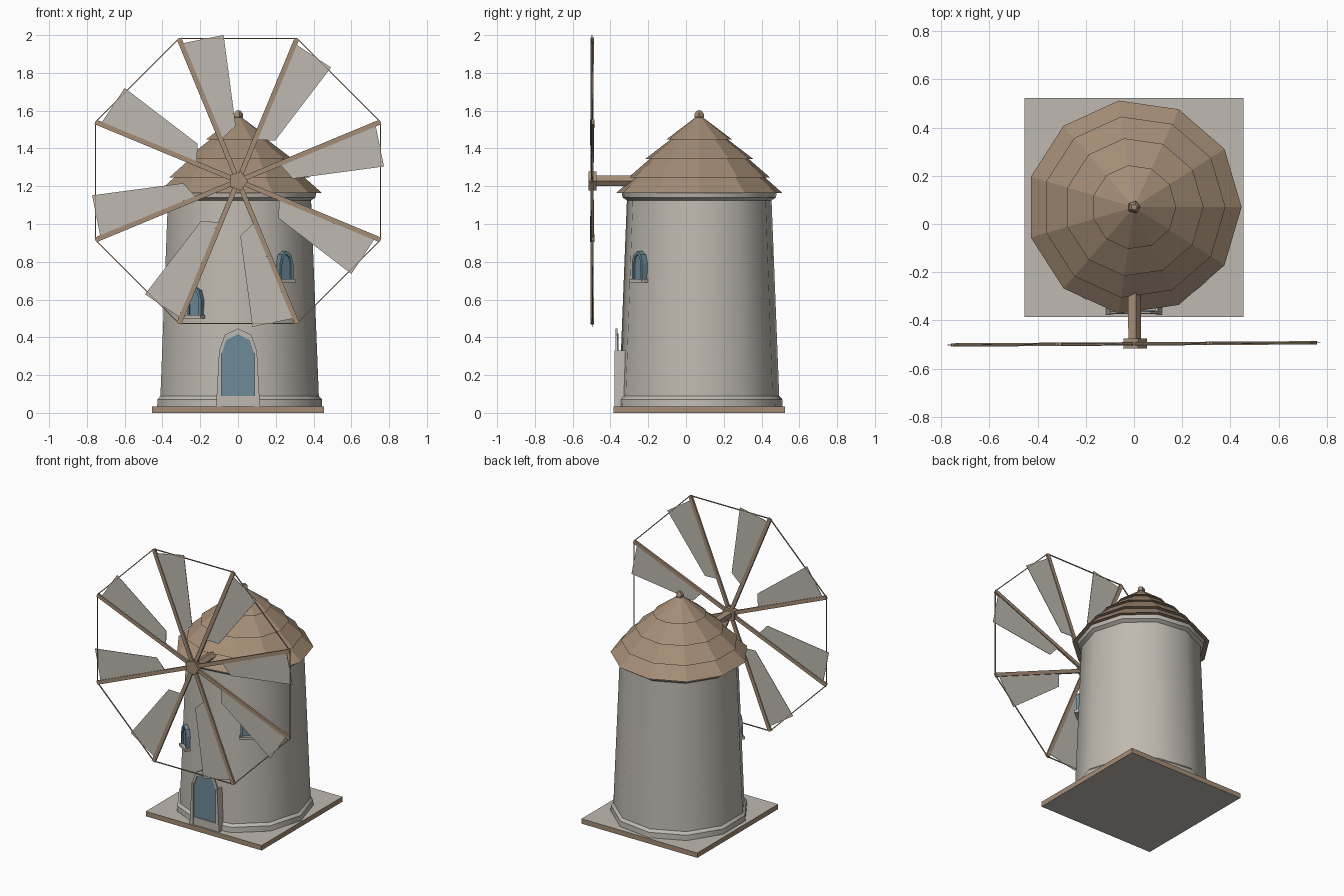
import bpy, bmesh, math
from mathutils import Vector, Matrix

if "Cube" in bpy.data.objects:
    bpy.data.objects.remove(bpy.data.objects["Cube"])


def material(name, rgb):
    m = bpy.data.materials.new(name)
    m.use_nodes = True
    m.diffuse_color = (*rgb, 1)
    m.node_tree.nodes["Principled BSDF"].inputs["Base Color"].default_value = (*rgb, 1)
    return m


STONE = material("warm grey stone", (0.52, 0.485, 0.435))
WOOD = material("brown wood", (0.37, 0.265, 0.18))
GLASS = material("slate blue", (0.155, 0.26, 0.32))

AXIS_Y = 0.07          # tower centre line
SIDES = 11


def turn(angle, axis):
    return Matrix.Rotation(angle, 4, axis)


def finish(bm, name, mat, place=Matrix()):
    bm.transform(place)
    bmesh.ops.recalc_face_normals(bm, faces=bm.faces)
    mesh = bpy.data.meshes.new(name)
    bm.to_mesh(mesh)
    bm.free()
    ob = bpy.data.objects.new(name, mesh)
    bpy.context.collection.objects.link(ob)
    mesh.materials.append(mat)
    return ob


def polygon(radius, sides):
    steps = [2 * math.pi * i / sides for i in range(sides)]
    return [(radius * math.cos(a), radius * math.sin(a)) for a in steps]


def lathe(name, profile, sides, mat):
    """Spin (radius, height) points round the tower axis and cap both ends."""
    bm = bmesh.new()
    rings = [[bm.verts.new((x, AXIS_Y + y, z)) for x, y in polygon(r, sides)] for r, z in profile]
    for low, high in zip(rings, rings[1:]):
        for i in range(sides):
            j = (i + 1) % sides
            bm.faces.new((low[i], low[j], high[j], high[i]))
    bm.faces.new(rings[0])
    bm.faces.new(rings[-1])
    return finish(bm, name, mat)


def box(name, lo, hi, mat, place=Matrix()):
    bm = bmesh.new()
    lo, hi = Vector(lo), Vector(hi)
    scale = Matrix.Diagonal((*(hi - lo), 1))
    bmesh.ops.create_cube(bm, size=1, matrix=Matrix.Translation((lo + hi) / 2) @ scale)
    return finish(bm, name, mat, place)


def plate(name, points, y0, y1, mat, place=Matrix()):
    """Extrude an (x, z) outline from y0 to y1."""
    bm = bmesh.new()
    face = bm.faces.new([bm.verts.new((x, y0, z)) for x, z in points])
    new = bmesh.ops.extrude_face_region(bm, geom=[face])["geom"]
    bmesh.ops.translate(bm, verts=[v for v in new if isinstance(v, bmesh.types.BMVert)],
                        vec=(0, y1 - y0, 0))
    return finish(bm, name, mat, place)


def arch(foot, half, z0, spring, top):
    """Outline of an arched opening, left foot to right foot."""
    right = [(foot, z0)]
    for deg in (0, 45):
        a = math.radians(deg)
        right.append((half * math.cos(a), spring + (top - spring) * math.sin(a)))
    return [(-x, z) for x, z in right] + [(0, top)] + right[::-1]


def surround(name, outer, inner, y0, y1, mat, place=Matrix()):
    """Arched frame between two matching outlines, open at the foot."""
    bm = bmesh.new()
    loops = [[bm.verts.new((x, y, z)) for x, z in pts]
             for pts, y in ((outer, y0), (inner, y0), (inner, y1), (outer, y1))]
    for a, b in zip(loops, loops[1:] + loops[:1]):
        for i in range(len(outer) - 1):
            bm.faces.new((a[i], a[i + 1], b[i + 1], b[i]))
    for end in (0, -1):
        bm.faces.new([loop[end] for loop in loops])
    return finish(bm, name, mat, place)


# Ground slab: stone on top and bottom, wooden edges
slab = box("base_slab", (-0.455, -0.385, 0), (0.455, 0.523, 0.035), STONE)
slab.data.materials.append(WOOD)
for poly in slab.data.polygons:
    poly.material_index = 0 if abs(poly.normal.z) > 0.5 else 1

# Tower with skirting and collar
tower = lathe("tower", [(0.446, 0.035), (0.444, 0.072), (0.428, 0.09), (0.387, 1.125),
                        (0.41, 1.14), (0.415, 1.17)], SIDES, STONE)
bpy.ops.object.select_all(action="DESELECT")
tower.select_set(True)
bpy.context.view_layer.objects.active = tower
bpy.ops.object.shade_smooth_by_angle(angle=math.radians(35))

# Stepped roof: each tier overhangs the one below
lathe("roof", [(0.40, 1.167), (0.446, 1.163), (0.35, 1.248), (0.379, 1.246), (0.262, 1.347),
               (0.288, 1.345), (0.15, 1.45), (0.175, 1.448), (0.015, 1.568)], SIDES, WOOD)
lathe("roof_finial", [(0.012, 1.55), (0.027, 1.567), (0.025, 1.585), (0.013, 1.6)], 5, WOOD)

# Doorway: solid jambs, a thin arch above them, and the door
surround("door_arch", arch(0.1, 0.1, 0.2, 0.33, 0.447), arch(0.088, 0.088, 0.2, 0.31, 0.417),
         -0.372, -0.362, STONE)
plate("door", arch(0.092, 0.09, 0.09, 0.31, 0.42), -0.366, -0.358, GLASS)
for side, s in (("left", 1), ("right", -1)):
    plate(side + "_door_jamb", [(s * 0.088, 0.035), (s * 0.116, 0.035), (s * 0.1, 0.33),
                                (s * 0.088, 0.33)], -0.378, -0.31, STONE)
box("door_step", (-0.09, -0.373, 0.035), (0.09, -0.32, 0.09), STONE)

# Windows, turned to face out from the tower axis
for side, degrees, z in (("left", 38, 0.69), ("right", -34, 0.5)):
    place = Matrix.Translation((0, AXIS_Y, z)) @ turn(math.radians(degrees), "Z")
    surround(side + "_window_frame", arch(0.045, 0.045, 0.015, 0.1, 0.167),
             arch(0.03, 0.03, 0.015, 0.095, 0.15), -0.418, -0.36, GLASS, place)
    plate(side + "_window_pane", arch(0.032, 0.032, 0.015, 0.095, 0.152), -0.408, -0.36,
          GLASS, place)
    box(side + "_window_sill", (-0.052, -0.43, 0), (0.052, -0.37, 0.018), STONE, place)

# Wheel frame, very slightly turned off the axle; hub and axle are five-sided
wheel = Matrix.Translation((0, -0.497, 1.228)) @ turn(0.006, "Z")
plate("axle", polygon(0.029, 5), 0, 0.4, WOOD, wheel)
plate("hub", polygon(0.053, 5), -0.02, 0.022, WOOD, wheel)

# Eight spokes, each with a tapered sail, joined by a thin rim
REACH = 0.816
MID, HALF = REACH * math.cos(math.pi / 8), REACH * math.sin(math.pi / 8)
SAIL = [(0.236, 0), (0.273, -0.1), (0.743, -0.225), (0.787, 0)]

for k in range(8):
    spoke = wheel @ turn(-math.radians(22.5 + 45 * k), "Y")
    chord = wheel @ turn(-math.radians(45 + 45 * k), "Y")
    box(f"spoke_{k + 1}", (0, -0.007, -0.013), (REACH, 0.007, 0.013), WOOD, spoke)
    box(f"rim_{k + 1}", (MID - 0.003, -0.003, -HALF), (MID + 0.003, 0.003, HALF), WOOD, chord)
    plate(f"sail_{k + 1}", SAIL, -0.0015, 0.0015, STONE, spoke)
